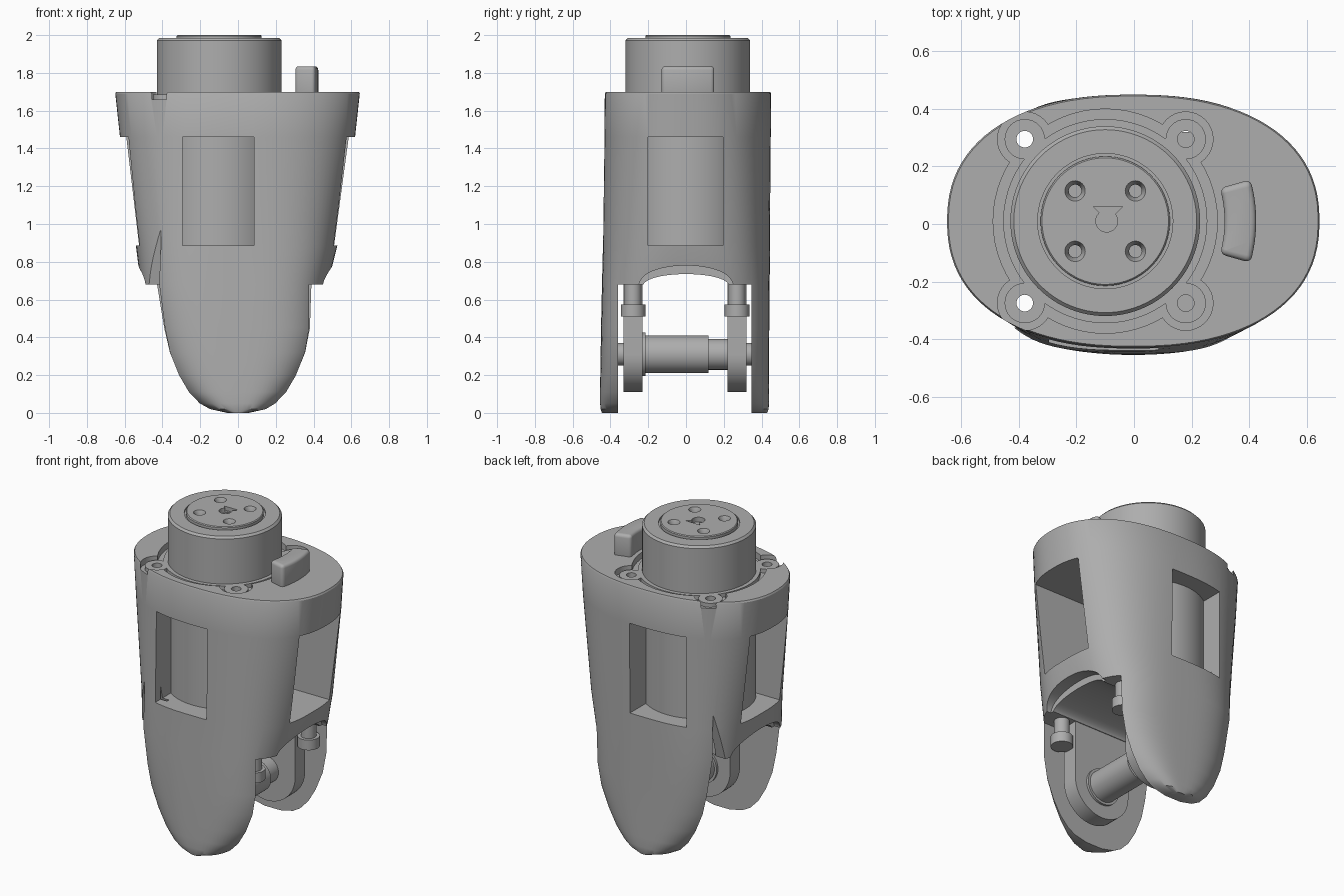
import bpy, bmesh, math
from mathutils import Matrix, Vector

if "Cube" in bpy.data.objects:
    bpy.data.objects.remove(bpy.data.objects["Cube"])

GREY = (0.42, 0.42, 0.42, 1)
mat = bpy.data.materials.new("grey plastic")
mat.use_nodes = True
mat.diffuse_color = GREY
mat.node_tree.nodes["Principled BSDF"].inputs["Base Color"].default_value = GREY

CX, CY = -0.1, 0.01          # motor axis
EARS = [(CX + sx * 0.28, CY + sy * 0.285) for sx in (-1, 1) for sy in (-1, 1)]


def finish(name, bm):
    bmesh.ops.recalc_face_normals(bm, faces=bm.faces)
    me = bpy.data.meshes.new(name)
    bm.to_mesh(me)
    bm.free()
    me.materials.append(mat)
    ob = bpy.data.objects.new(name, me)
    bpy.context.collection.objects.link(ob)
    return ob


def loft(name, rings):
    """Bridge equal-length rings of points and cap both ends."""
    bm = bmesh.new()
    loops = [[bm.verts.new(p) for p in r] for r in rings]
    n = len(loops[0])
    for a, b in zip(loops, loops[1:]):
        for i in range(n):
            j = (i + 1) % n
            bm.faces.new((a[i], a[j], b[j], b[i]))
    bm.faces.new(loops[0])
    bm.faces.new(loops[-1])
    return finish(name, bm)


def lathe(name, profile, center, axis="z", n=64):
    """Stack circles of (radius, height) along z or y."""
    rings = []
    for r, h in profile:
        ring = []
        for i in range(n):
            a = 2 * math.pi * i / n
            u, v = r * math.cos(a), r * math.sin(a)
            p = Vector((u, v, h)) if axis == "z" else Vector((u, h, v))
            ring.append(p + Vector(center))
        rings.append(ring)
    return loft(name, rings)


def cyl(name, r, z0, z1, x, y, n=32):
    return lathe(name, [(r, z0), (r, z1)], (x, y, 0), "z", n)


def prism(name, pts, axis, lo, hi):
    """Extrude a 2D outline along one axis."""
    place = {"x": lambda u, v, w: (w, u, v),
             "y": lambda u, v, w: (u, w, v),
             "z": lambda u, v, w: (u, v, w)}[axis]
    return loft(name, [[place(u, v, w) for u, v in pts] for w in (lo, hi)])


def box(name, x, y, z):
    return prism(name, [(x[0], y[0]), (x[1], y[0]), (x[1], y[1]), (x[0], y[1])], "z", *z)


def apply_mod(ob, mod):
    bpy.context.view_layer.objects.active = ob
    bpy.ops.object.modifier_apply(modifier=mod.name)


def boolean(ob, tool, op="DIFFERENCE"):
    mod = ob.modifiers.new("bool", "BOOLEAN")
    mod.operation, mod.solver, mod.object = op, "EXACT", tool
    apply_mod(ob, mod)
    bpy.data.objects.remove(tool)


def smooth(ob, angle=30):
    bpy.ops.object.select_all(action="DESELECT")
    ob.select_set(True)
    bpy.context.view_layer.objects.active = ob
    bpy.ops.object.shade_smooth_by_angle(angle=math.radians(angle))


# Housing: z, left x, right x, front y, back y, squareness
sections = [
    (1.70, -0.645, 0.64, -0.425, 0.445, 2.3), (1.69, -0.65, 0.645, -0.43, 0.45, 2.3),
    (1.46, -0.625, 0.62, -0.433, 0.45, 2.4), (0.88, -0.54, 0.525, -0.44, 0.445, 2.9),
    (0.68, -0.515, 0.475, -0.445, 0.443, 3.2), (0.45, -0.475, 0.465, -0.45, 0.441, 3.2),
    (0.32, -0.44, 0.435, -0.452, 0.44, 3.2), (0.20, -0.38, 0.375, -0.454, 0.44, 3.2),
    (0.11, -0.315, 0.31, -0.455, 0.44, 3.2), (0.05, -0.245, 0.24, -0.455, 0.44, 3.2),
    (0.02, -0.18, 0.18, -0.452, 0.437, 3.2), (0.0, -0.07, 0.07, -0.445, 0.43, 3.2)]


def outline(z, x0, x1, y0, y1, e, n=96):
    ring = []
    for i in range(n):
        a = 2 * math.pi * (i + 0.5) / n
        c, s = math.cos(a), math.sin(a)
        u = math.copysign(abs(c) ** (2 / e), c)
        v = math.copysign(abs(s) ** (2 / e), s)
        ring.append(((x0 + x1) / 2 + u * (x1 - x0) / 2, (y0 + y1) / 2 + v * (y1 - y0) / 2, z))
    return ring


housing = loft("housing", [outline(*s) for s in sections])

# Gap between the two arms, with the arch above it
boolean(housing, box("arm_gap", (-1, 1), (-0.36, 0.347), (-0.1, 0.68)))


def arch(half, top):
    steps = [math.pi * i / 24 for i in range(25)]
    return ([(half * math.cos(t), 0.66 + (top - 0.66) * math.sin(t) ** 0.8) for t in steps]
            + [(-half, 0.5), (half, 0.5)])


boolean(housing, prism("arch_cut", arch(0.23, 0.735), "x", -1, 1))
for lo, hi in ((0.42, 1), (-1, -0.45)):
    boolean(housing, prism("arch_lip_cut", arch(0.25, 0.78), "x", lo, hi))

# Narrow notches beside the skirt
for y, tip in ((0.347, 0.28), (-0.36, -0.29)):
    boolean(housing, prism("notch_cut", [(y, 0.6), (y, 0.97), (tip, 0.67), (tip, 0.6)],
                           "x", -1, -0.25))

# Windows on all four sides
WZ = (0.885, 1.46)
boolean(housing, box("front_back_window_cut", (-0.295, 0.085), (-1, 1), WZ))
boolean(housing, box("side_window_cut", (-1, 1), (-0.2, 0.195), WZ))

# Mounting pocket and through holes
boolean(housing, cyl("pocket_cut", 0.39, 1.66, 1.8, CX, CY, 64))
for x, y in EARS:
    boolean(housing, cyl("ear_pocket_cut", 0.095, 1.66, 1.8, x, y))
    boolean(housing, cyl("screw_hole_cut", 0.029, 0.5, 1.8, x, y))
smooth(housing)

# Motor flange with four ears
flange = cyl("motor_flange", 0.355, 1.65, 1.685, CX, CY, 64)
for x, y in EARS:
    boolean(flange, cyl("ear", 0.07, 1.65, 1.685, x, y), "UNION")
for x, y in EARS:
    boolean(flange, cyl("ear_hole_cut", 0.029, 1.5, 1.8, x, y))
smooth(flange)

# Motor can with raised output cap
motor = lathe("motor", [(0.33, 0.86), (0.33, 1.972), (0.318, 1.985), (0.235, 1.985),
                        (0.235, 1.975), (0.225, 1.975), (0.225, 1.995), (0.22, 2.0)],
              (CX, CY, 0), n=96)
for sx in (-1, 1):
    for sy in (-1, 1):
        boolean(motor, lathe("cap_hole_cut", [(0.022, 1.93), (0.022, 1.97), (0.04, 2.01)],
                             (CX + sx * 0.105, CY + sy * 0.105, 0), n=32))
boolean(motor, cyl("cap_center_cut", 0.038, 1.97, 2.1, CX + 0.005, CY))
boolean(motor, prism("cap_key_cut", [(-0.14, 0.06), (-0.09, 0.01), (-0.04, 0.06)],
                     "z", 1.975, 2.1))
smooth(motor)

# Curved stop block on the top face
arc = [math.radians(-16 + 32 * i / 12) for i in range(13)]
pts = [(CX + 0.525 * math.cos(a), CY + 0.525 * math.sin(a)) for a in arc]
pts += [(CX + 0.415 * math.cos(a), CY + 0.415 * math.sin(a)) for a in reversed(arc)]
stop = prism("stop_block", pts, "z", 1.67, 1.835)
bev = stop.modifiers.new("bevel", "BEVEL")
bev.width, bev.segments, bev.limit_method = 0.02, 3, "ANGLE"
bev.angle_limit = math.radians(40)
apply_mod(stop, bev)
smooth(stop, 40)

# Hinge brackets and hanging bolts, one set per arm
PX, PZ = 0.05, 0.31
u_shape = [(PX + 0.2 * math.cos(t), PZ - 0.2 * math.sin(t))
           for t in (math.pi * i / 24 for i in range(25))]
u_shape += [(PX - 0.2, 0.7), (PX + 0.2, 0.7)]
for side, lo, hi in (("front", -0.33, -0.23), ("back", 0.22, 0.32)):
    smooth(prism(side + "_bracket", u_shape, "y", lo, hi))
    y = (lo + hi) / 2
    smooth(lathe(side + "_bolt", [(0.065, 0.51), (0.065, 0.575), (0.045, 0.575), (0.045, 0.72)],
                 (0.31, y, 0), n=32))

# Hinge shaft with stepped diameter
smooth(lathe("hinge_shaft", [(0.06, -0.38), (0.06, -0.25), (0.115, -0.25), (0.115, -0.215),
                             (0.1, -0.215), (0.1, 0.12), (0.082, 0.12), (0.082, 0.23),
                             (0.06, 0.23), (0.06, 0.37)], (PX, 0, PZ), "y", 48))
